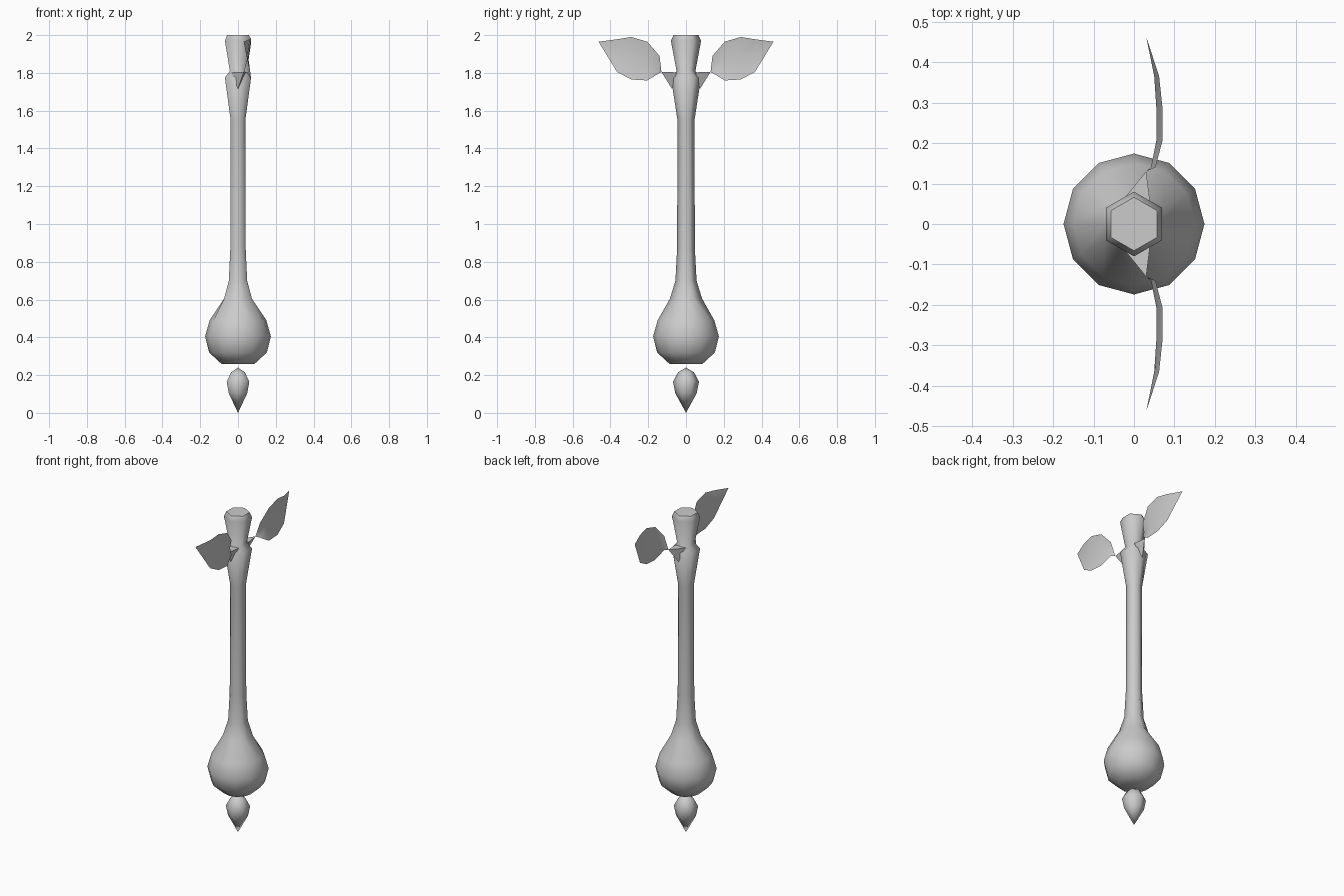
import bpy
import bmesh
import math

cube = bpy.data.objects.get("Cube")
if cube:
    bpy.data.objects.remove(cube, do_unlink=True)

# One plain grey for every part
GREY = (0.6, 0.6, 0.6, 1.0)
grey = bpy.data.materials.new("plain grey")
grey.use_nodes = True
grey.diffuse_color = GREY
bsdf = grey.node_tree.nodes["Principled BSDF"]
bsdf.inputs["Base Color"].default_value = GREY
bsdf.inputs["Roughness"].default_value = 0.6


def finish(name, bm, recalc=True):
    """Turn a bmesh into a smooth-shaded object with flat end caps."""
    bmesh.ops.remove_doubles(bm, verts=bm.verts[:], dist=0.0001)
    if recalc:
        bmesh.ops.recalc_face_normals(bm, faces=bm.faces[:])
    for face in bm.faces:
        face.smooth = len(face.verts) <= 4
    mesh = bpy.data.meshes.new(name)
    bm.to_mesh(mesh)
    bm.free()
    mesh.materials.append(grey)
    mesh.set_sharp_from_angle(angle=math.radians(62))
    obj = bpy.data.objects.new(name, mesh)
    bpy.context.collection.objects.link(obj)
    return obj


def ring(bm, radius, z, sides, hexagonal=False):
    """Ring with a corner on the y axis; may be flattened to a hexagon."""
    verts = []
    for i in range(sides):
        a = math.tau * i / sides
        r = radius * math.cos(math.pi / 6) if hexagonal and i % 2 else radius
        verts.append(bm.verts.new((r * math.sin(a), r * math.cos(a), z)))
    return verts


def lathe(name, profile, sides, hex_above=None):
    bm = bmesh.new()
    rings = [ring(bm, r, z, sides, hex_above is not None and z > hex_above)
             for r, z in profile]
    for low, high in zip(rings, rings[1:]):
        for i in range(sides):
            j = (i + 1) % sides
            bm.faces.new((low[i], low[j], high[j], high[i]))
    for end, (r, z) in ((rings[0], profile[0]), (rings[-1], profile[-1])):
        if r > 0.001:
            bm.faces.new(end)
    return finish(name, bm)


# Round bulb flowing into a hexagonal shaft, collar and flared head
lathe("bulb_and_shaft",
      [(0.088, 0.26), (0.153, 0.32), (0.174, 0.405), (0.15, 0.49),
       (0.085, 0.605), (0.056, 0.70), (0.047, 0.87), (0.045, 1.55),
       (0.08, 1.775), (0.05, 1.81), (0.08, 1.97), (0.066, 2.0)],
      12, hex_above=0.55)

# Separate pointed drop hanging below the bulb
lathe("drop", [(0, 0), (0.057, 0.105), (0.069, 0.165), (0.042, 0.215), (0, 0.24)], 6)

# Leaf stations: y, upper edge z, lower edge z, edge x, midrib x
STATIONS = [(0.14, 1.89, 1.80, 0.053, 0.042), (0.205, 1.965, 1.76, 0.07, 0.055),
            (0.29, 1.99, 1.765, 0.07, 0.055), (0.365, 1.978, 1.805, 0.062, 0.05)]
BASE, TIP = (0.03, 0.13, 1.805), (0.03, 0.463, 1.965)


def make_leaf(side, label):
    bm = bmesh.new()

    def point(x, y, z):
        return bm.verts.new((x, side * y, z))

    def face(*verts):
        bm.faces.new(verts if side > 0 else verts[::-1])

    base, tip = point(*BASE), point(*TIP)
    rows = [(point(xe, y, lo), point(xm, y, (hi + lo) / 2), point(xe, y, hi))
            for y, hi, lo, xe, xm in STATIONS]
    for k in range(2):
        face(base, rows[0][k], rows[0][k + 1])
        face(rows[-1][k], tip, rows[-1][k + 1])
        for a, b in zip(rows, rows[1:]):
            face(a[k], b[k], b[k + 1], a[k + 1])
    finish(label + "_leaf", bm, recalc=False)


def make_stem(side, label):
    # Short thorn-like stem from the collar to the leaf base
    bm = bmesh.new()
    corners = [(-0.035, 0.05, 1.803), (0.04, 0.05, 1.803), (0, 0.074, 1.715), BASE]
    a, b, c, tip = [bm.verts.new((x, side * y, z)) for x, y, z in corners]
    for tri in ((a, b, c), (a, b, tip), (b, c, tip), (c, a, tip)):
        bm.faces.new(tri)
    finish(label + "_leaf_stem", bm)


for side, label in ((-1, "front"), (1, "back")):
    make_leaf(side, label)
    make_stem(side, label)
